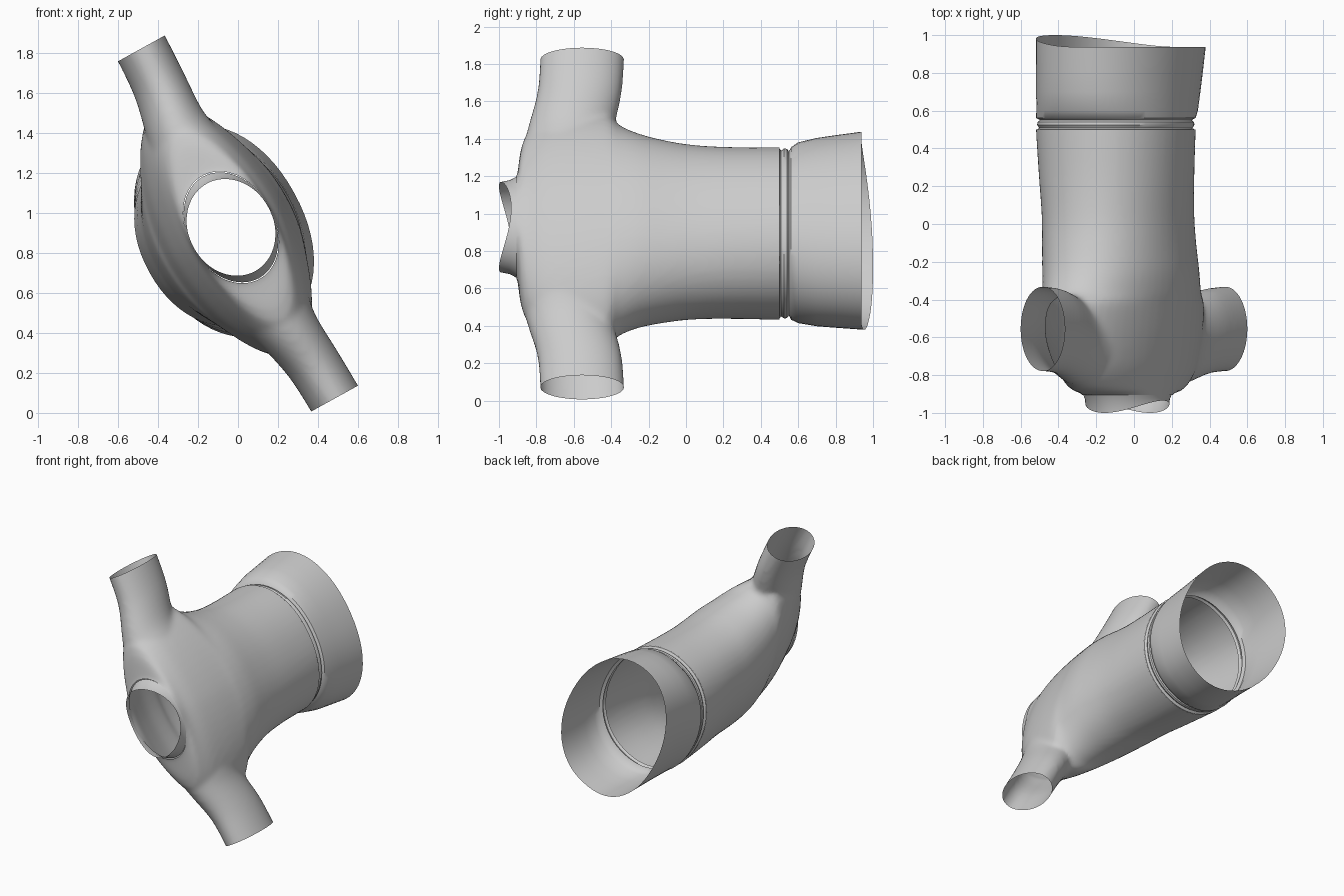
import bpy, bmesh
from math import sin, cos, pi
from mathutils import Vector

if "Cube" in bpy.data.objects:
    bpy.data.objects.remove(bpy.data.objects["Cube"])

# Garment frame: u runs sleeve to sleeve, n runs back to chest, y runs neck to hem
U = Vector((-0.483, 0, 0.8755))
N = Vector((0.8755, 0, 0.483))
Y = Vector((0, 1, 0))
ORIGIN = Vector((0, 0, 0.947))


def place(u, y, n):
    return ORIGIN + U * u + Y * y + N * n


def sgn_pow(v, e):
    return (abs(v) ** e) * (1 if v >= 0 else -1)


def catmull(keys, steps):
    """Smoothly interpolate a list of section keys."""
    out = []
    for i in range(len(keys) - 1):
        k = [keys[max(i - 1, 0)], keys[i], keys[i + 1], keys[min(i + 2, len(keys) - 1)]]
        for s in range(steps):
            t = s / steps
            out.append([0.5 * (2 * b + (c - a) * t + (2 * a - 5 * b + 4 * c - d) * t * t
                               + (3 * b - a - 3 * c + d) * t ** 3) for a, b, c, d in zip(*k)])
    return out + [list(keys[-1])]


def loft(bm, rings, capped):
    loops = [[bm.verts.new(p) for p in r] for r in rings]
    for a, b in zip(loops, loops[1:]):
        for i in range(len(a)):
            j = (i + 1) % len(a)
            bm.faces.new((a[i], a[j], b[j], b[i]))
    if capped:
        bm.faces.new(loops[0])
        bm.faces.new(loops[-1])


def make_object(bm, name, angle=0.7):
    me = bpy.data.meshes.new(name)
    bm.to_mesh(me)
    bm.free()
    ob = bpy.data.objects.new(name, me)
    bpy.context.collection.objects.link(ob)
    bpy.ops.object.select_all(action='DESELECT')
    ob.select_set(True)
    bpy.context.view_layer.objects.active = ob
    bpy.ops.object.shade_smooth_by_angle(angle=angle)
    return ob


SEG = 64
ANGLES = [2 * pi * i / SEG for i in range(SEG)]


def body_ring(y, a, b, c, e=0.94, end=lambda t: 0):
    return [place(a * sgn_pow(cos(t), e), y + end(t), c + b * sgn_pow(sin(t), e)) for t in ANGLES]


# Torso volume: y, half width, half depth, depth offset, roundness
torso = [(-0.97, .26, .215, -.04, 1), (-0.91, .27, .217, -.04, 1), (-0.885, .45, .22, -.04, 1.1),
         (-0.85, .56, .225, -.042, 1.12), (-0.75, .66, .26, -.047, 1.12), (-0.6, .71, .30, -.06, 1.12),
         (-0.43, .70, .33, -.068, 1.1), (-0.36, .62, .347, -.075, 1.04), (-0.25, .555, .357, -.08, .97),
         (-.1, .51, .36, -.09, .94), (0.05, .485, .365, -.097, .94), (0.25, .473, .38, -.105, .94),
         (0.5, .472, .396, -.11, .94), (0.6, .472, .396, -.11, .94)]
bm = bmesh.new()
loft(bm, [body_ring(*k) for k in catmull(torso, 4)], True)

# Sleeve volumes: u, y centre, y radius, depth offset, depth radius
sleeve = [(.1, -.61, .265, -.05, .22), (.35, -.63, .25, -.045, .21), (.48, -.63, .24, -.045, .18),
          (.6, -.615, .23, -.037, .155), (.8, -.57, .225, -.01, .137),
          (1.0, -.555, .225, 0, .134), (1.08, -.555, .225, 0, .134)]
for side in (1, -1):
    loft(bm, [[place(side * u, yc + ry * cos(t), nc + rn * sin(t)) for t in ANGLES]
              for u, yc, ry, nc, rn in catmull(sleeve, 4)], True)
bmesh.ops.recalc_face_normals(bm, faces=bm.faces)
source = make_object(bm, "torso_source")

# Fuse torso and sleeves into one cloth skin
rem = source.modifiers.new("fuse", 'REMESH')
rem.mode = 'VOXEL'
rem.voxel_size = 0.018
smo = source.modifiers.new("soften", 'SMOOTH')
smo.factor = 0.5
smo.iterations = 6
dg = bpy.context.evaluated_depsgraph_get()
fused = bpy.data.meshes.new_from_object(source.evaluated_get(dg))
bm = bmesh.new()
bm.from_mesh(fused)
bpy.data.objects.remove(source)

# Cut open the cuffs, waist and neck
for co, no in ((place(1, 0, 0), U), (place(-1, 0, 0), -U),
               (Vector((0, .5, 0)), Y), (Vector((0, -.905, 0)), -Y)):
    bmesh.ops.bisect_plane(bm, geom=bm.verts[:] + bm.edges[:] + bm.faces[:],
                           plane_co=co, plane_no=no, clear_outer=True)
make_object(bm, "torso_and_sleeves")

# Waistband with two pinched seams and a flared, uneven hem
bm = bmesh.new()
a, b, c = .472, .396, -.11
rings = [body_ring(y, a * s, b * s, c) for y, s in
         ((.495, 1.0), (.508, .96), (.525, .985), (.54, .98), (.55, .95), (.562, 1.0))]
rings += [body_ring(.6, .5, .392, -.102), body_ring(.7, .525, .392, -.095),
          body_ring(.8, .538, .395, -.088),
          body_ring(.938, .555, .4, -.08, end=lambda t: .062 * max(0, -sin(t)) ** 1.5)]
loft(bm, rings, False)
bmesh.ops.recalc_face_normals(bm, faces=bm.faces)
make_object(bm, "waistband")

# Low collar that rises towards both shoulders
bm = bmesh.new()
loft(bm, [body_ring(-.898, .29, .218, -.04, 1),
          body_ring(-.92, .262, .212, -.04, 1, lambda t: -.025 * cos(t) ** 2),
          body_ring(-.935, .25, .213, -.04, 1, lambda t: -.065 * cos(t) ** 2)], False)
bmesh.ops.recalc_face_normals(bm, faces=bm.faces)
make_object(bm, "collar")
